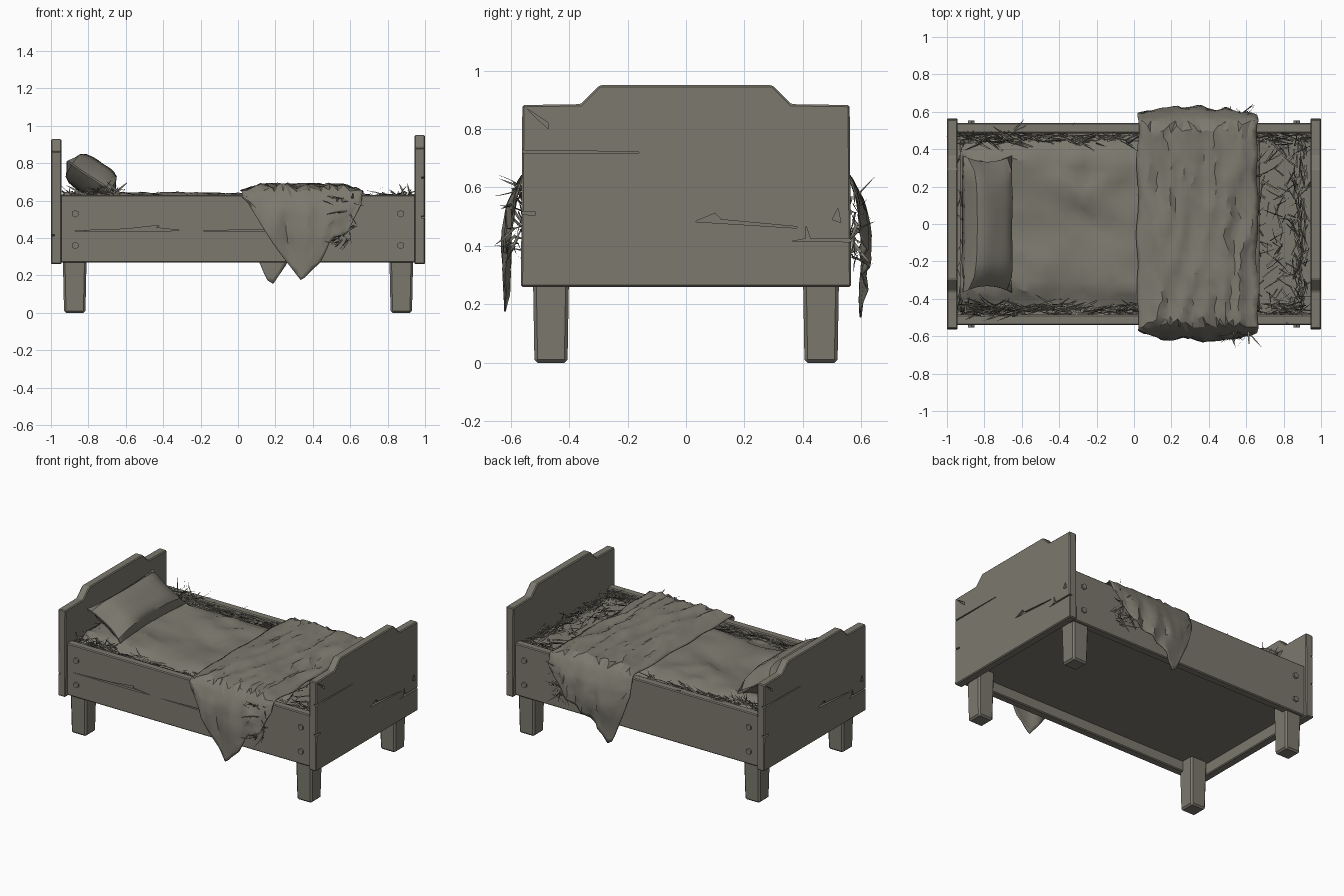
import bpy, bmesh, math, random
from mathutils import Vector, Matrix, noise

random.seed(7)
if "Cube" in bpy.data.objects:
    bpy.data.objects.remove(bpy.data.objects["Cube"])

mat = bpy.data.materials.new("weathered_grey_brown")
mat.use_nodes = True
COLOR = (0.2, 0.19, 0.155, 1)
mat.diffuse_color = COLOR
mat.node_tree.nodes["Principled BSDF"].inputs["Base Color"].default_value = COLOR


def finish(name, bm, smooth=None):
    bmesh.ops.recalc_face_normals(bm, faces=bm.faces)
    mesh = bpy.data.meshes.new(name)
    bm.to_mesh(mesh)
    bm.free()
    ob = bpy.data.objects.new(name, mesh)
    bpy.context.collection.objects.link(ob)
    mesh.materials.append(mat)
    bpy.ops.object.select_all(action='DESELECT')
    ob.select_set(True)
    bpy.context.view_layer.objects.active = ob
    if smooth:
        bpy.ops.object.shade_smooth_by_angle(angle=math.radians(smooth))
    return ob


def apply(ob, kind, **settings):
    mod = ob.modifiers.new(kind.lower(), kind)
    for key, value in settings.items():
        setattr(mod, key, value)
    bpy.context.view_layer.objects.active = ob
    bpy.ops.object.modifier_apply(modifier=mod.name)


def prism(bm, points, depth):
    """Extrude a closed outline along a vector."""
    face = bm.faces.new([bm.verts.new(p) for p in points])
    out = bmesh.ops.extrude_face_region(bm, geom=[face])
    bmesh.ops.translate(bm, vec=depth, verts=[v for v in out["geom"] if isinstance(v, bmesh.types.BMVert)])


def box(bm, x0, x1, y0, y1, z0, z1):
    prism(bm, [(x0, y0, z0), (x1, y0, z0), (x1, y1, z0), (x0, y1, z0)], (0, 0, z1 - z0))


def carve(ob, outlines, depth):
    """Cut cracks into a board."""
    bm = bmesh.new()
    for outline in outlines:
        prism(bm, outline, depth)
    cutter = finish("crack_cutter", bm)
    cutter.hide_render = True
    apply(ob, 'BOOLEAN', operation='DIFFERENCE', object=cutter, solver='EXACT')
    bpy.data.objects.remove(cutter)


def lerp(table, t):
    for (a, p), (b, q) in zip(table, table[1:]):
        if t <= b:
            return p + (q - p) * max(0, t - a) / (b - a)
    return table[-1][1]


# End boards with a raised centre, the second one turned half round
half = [(0.565, 0.26), (0.56, 0.882), (0.36, 0.885), (0.295, 0.95)]
end_cracks = [
    [(-0.6, 0.728), (-0.16, 0.722), (-0.16, 0.718), (-0.6, 0.718)],
    [(0.03, 0.483), (0.1, 0.512), (0.12, 0.49), (0.38, 0.466), (0.38, 0.461)],
    [(0.36, 0.415), (0.41, 0.425), (0.41, 0.47), (0.425, 0.425), (0.6, 0.425), (0.6, 0.414)],
    [(0.5, 0.49), (0.52, 0.53), (0.53, 0.48)],
    [(-0.6, 0.52), (-0.515, 0.516), (-0.515, 0.505), (-0.6, 0.51)],
    [(-0.545, 0.87), (-0.47, 0.82), (-0.47, 0.8), (-0.51, 0.835)]]
for name, turn, top in (("foot_board", 0, 1), ("head_board", math.pi, 0.97)):
    bm = bmesh.new()
    prism(bm, [(0.943, y, z) for y, z in half] + [(0.943, -y, z) for y, z in reversed(half)], (0.057, 0, 0))
    board = finish(name, bm)
    apply(board, 'BEVEL', width=0.006, segments=1)
    carve(board, [[(0.982, y, z) for y, z in c] for c in end_cracks], (0.1, 0, 0))
    board.data.transform(Matrix.Translation((0, 0, 0.26)) @ Matrix.Diagonal((1, 1, top, 1))
                         @ Matrix.Translation((0, 0, -0.26)) @ Matrix.Rotation(turn, 4, 'Z'))

# Side rails, the front one split along the grain
for name, side in (("front_rail", -1), ("back_rail", 1)):
    bm = bmesh.new()
    box(bm, -0.95, 0.95, 0.485 * side, 0.541 * side, 0.268, 0.63)
    rail = finish(name, bm)
    apply(rail, 'BEVEL', width=0.006, segments=1)
    if side < 0:
        cracks = [[(-0.93, 0.437), (-0.6, 0.448), (-0.42, 0.468), (-0.44, 0.455), (-0.3, 0.44), (-0.45, 0.437)],
                  [(-0.23, 0.438), (0.17, 0.446), (0.17, 0.434)]]
        carve(rail, [[(x, -0.522, z) for x, z in c] for c in cracks], (0, -0.1, 0))

# Tapered legs
for sx in (-1, 1):
    for sy in (-1, 1):
        bm = bmesh.new()
        box(bm, -0.068, 0.068, -0.065, 0.065, 0, 0.5)
        for v in bm.verts:
            if v.co.z < 0.1:
                v.co.x *= 0.84
                v.co.y *= 0.87
            v.co += Vector((0.873 * sx, 0.462 * sy, 0))
        leg = finish("leg_%s_%s" % ("left" if sx > 0 else "right", "back" if sy > 0 else "front"), bm)
        apply(leg, 'BEVEL', width=0.011, segments=1)

# Bed base and wooden pegs
bm = bmesh.new()
box(bm, -0.95, 0.95, -0.49, 0.49, 0.34, 0.575)
finish("bed_base", bm)
bm = bmesh.new()
for a in (-1, 1):
    for b in (-1, 1):
        for z in (0.36, 0.53):
            for pos, axis in (((0.87 * a, 0.543 * b, z), 'X'), ((0.998 * a, 0.49 * b, z), 'Y')):
                bmesh.ops.create_cone(bm, cap_ends=True, segments=6, radius1=0.02, radius2=0.02, depth=0.022 if axis == 'X' else 0.004,
                                      matrix=Matrix.Translation(pos) @ Matrix.Rotation(math.pi / 2, 4, axis))
finish("pegs", bm)


def ridges(x, y, sx, sy, seed):
    """Sharp creased folds from ridged noise."""
    n = noise.noise(Vector((x * sx, y * sy, seed)))
    m = noise.noise(Vector((x * sx * 2.1 + y * 3, y * sy * 2.1, seed + 9)))
    return (1 - 2.2 * abs(n)) * 0.7 + (1 - 2.2 * abs(m)) * 0.3


def cloth(name, nu, nv, place, thick, smooth):
    bm = bmesh.new()
    rows = []
    for i in range(nu + 1):
        row = []
        for j in range(nv + 1):
            ju = random.uniform(-.35, .35) if 0 < i < nu else 0
            jv = random.uniform(-.35, .35) if 0 < j < nv else 0
            row.append(bm.verts.new(place((i + ju) / nu, (j + jv) / nv)))
        rows.append(row)
    for a, b in zip(rows, rows[1:]):
        for j in range(nv):
            bm.faces.new((a[j], b[j], b[j + 1], a[j + 1]))
    bmesh.ops.triangulate(bm, faces=bm.faces)
    ob = finish(name, bm, smooth)
    apply(ob, 'SOLIDIFY', thickness=thick, offset=0)


# Creased sheet over the mattress
def sheet_point(u, v):
    x, y = -0.93 + 1.6 * u, 0.475 * (2 * v - 1)
    edge = min(1, 7 * min(v, 1 - v) + 0.1)
    return x, y, 0.565 + 0.045 * edge + 0.038 * edge * ridges(x, y, 3.2, 3.2, 2.5)


cloth("sheet", 34, 22, sheet_point, 0.006, 28)

# Rumpled blanket hanging over both rails, each hem ending in a point
front_hem = [(0.03, 0.62), (0.19, 0.36), (0.26, 0.27), (0.34, 0.17), (0.44, 0.27), (0.5, 0.4), (0.58, 0.42), (0.67, 0.6)]
back_hem = [(0, 0.58), (0.1, 0.3), (0.18, 0.14), (0.27, 0.28), (0.4, 0.34), (0.52, 0.4), (0.66, 0.58)]
drop = [(0.14, 0.595), (0.3, 0.6), (0.43, 0.61), (0.55, 0.598), (0.63, 0.565), (0.67, 0.53)]


def blanket_point(u, v):
    x, s = 0.02 + 0.64 * u, 2 * v - 1
    side = 1 if s > 0 else -1
    fold = ridges(x, s * 0.8, 8, 2.2, 5.1)
    if abs(s) < 0.55:
        y = 0.53 * s / 0.55
        wave = 0.02 * noise.noise(Vector((y * 4, u, 3)))
        edge = min(1, 5 * min(u, 1 - u) + 0.2)
        return x + wave + 0.025 * noise.noise(Vector((x * 9, y * 5, 1))), y, 0.645 + 0.04 * edge * fold + 0.01 * edge
    t = (abs(s) - 0.55) / 0.45
    hem = lerp(back_hem if side > 0 else front_hem, x)
    z = 0.655 + (hem - 0.655) * t
    swell = 0.55 + 0.45 * math.sin(math.pi * u)
    y = 0.55 + (lerp(drop, z) - 0.55) * swell + 0.028 * fold * min(1, 2 * t) * swell
    return x + 0.015 * noise.noise(Vector((x * 9, z * 5, 4))), side * max(y, 0.549), z


cloth("blanket", 26, 58, blanket_point, 0.006, 28)

# Plump pillow leaning on the head board
bm = bmesh.new()
bmesh.ops.create_cube(bm, size=2)
bmesh.ops.subdivide_edges(bm, edges=bm.edges, cuts=9, use_grid_fill=True)
for v in bm.verts:
    a, b, c = v.co
    puff = max(0, (1 - a ** 4) * (1 - b ** 4)) ** 0.5
    v.co = (0.155 * a * (1 - 0.1 * (1 - b * b)), 0.365 * b * (1 - 0.09 * (1 - a * a)),
            c * (0.004 + 0.092 * puff) + 0.006 * noise.noise(Vector((a * 2, b * 4, c))))
bmesh.ops.transform(bm, verts=bm.verts, matrix=Matrix.Translation((-0.785, 0, 0.725)) @ Matrix.Rotation(math.radians(33), 4, 'Y'))
finish("pillow", bm, 40)

# Loose straw
straw = bmesh.new()


def blade(root, way, length, width):
    way = Vector(way).normalized()
    across = way.cross(Vector((random.uniform(-1, 1), random.uniform(-1, 1), random.uniform(-1, 1)))).normalized()
    bend = across.cross(way) * random.uniform(-.35, .35) * length
    pairs = []
    for t in (0, 0.35, 0.7):
        mid = Vector(root) + way * length * t + bend * t * t
        pairs.append([straw.verts.new(mid + across * width * k * (1 - t * 0.6)) for k in (-.5, .5)])
    for p, q in zip(pairs, pairs[1:]):
        straw.faces.new((p[0], q[0], q[1], p[1]))
    straw.faces.new((*pairs[-1], straw.verts.new(Vector(root) + way * length + bend))[::-1])


def scatter(count, x0, x1, y0, y1, z0, z1, along, lift, length):
    R = random.uniform
    for _ in range(count):
        way = (along[0] * random.choice((-1, 1)) + R(-.5, .5), along[1] * random.choice((-1, 1)) + R(-.5, .5), R(*lift))
        blade((R(x0, x1), R(y0, y1), R(z0, z1)), way, R(0.4, 1) * length, R(0.006, 0.014))


for side in (-1, 1):
    y0, y1 = sorted((0.43 * side, 0.485 * side))
    scatter(170, -0.92, 0.05, y0, y1, 0.585, 0.625, (1, 0), (-.1, .15), 0.13)
    scatter(60, 0.62, 0.92, y0, y1, 0.585, 0.63, (1, 0), (-.1, .2), 0.12)
    scatter(45, -0.9, -0.62, y0, y1, 0.6, 0.64, (0.8, 0), (0, .7), 0.13)
    y0, y1 = sorted((0.55 * side, 0.6 * side))
    scatter(45, 0.5, 0.62, y0, y1, 0.36, 0.62, (0.4, 0), (-1, .4), 0.12)
scatter(70, -0.93, -0.88, -0.45, 0.45, 0.59, 0.63, (0, 1), (-.1, .2), 0.12)
scatter(110, 0.85, 0.92, -0.45, 0.45, 0.59, 0.64, (0, 1), (-.1, .4), 0.12)
scatter(130, 0.64, 0.9, -0.45, 0.45, 0.6, 0.63, (.6, .6), (-.1, .15), 0.13)
finish("straw", straw)
